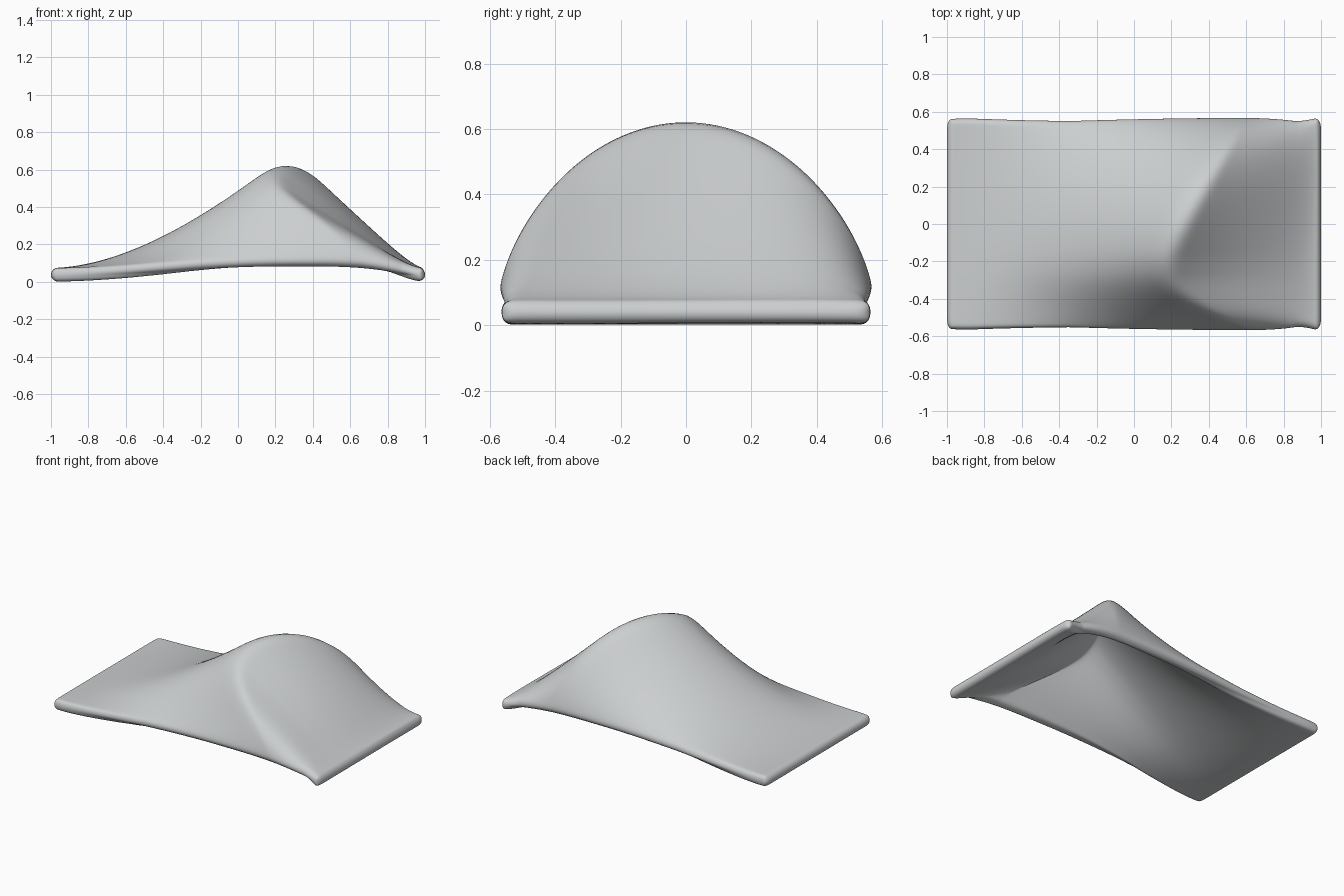
import bpy, bmesh
from math import sin, cos, pi, hypot, sqrt
from mathutils import Vector

cube = bpy.data.objects.get("Cube")
if cube:
    bpy.data.objects.remove(cube, do_unlink=True)

HALF_WIDTH = 0.572
THICK = 0.073


def crest_x(y):
    """Position along the length of the curved crest."""
    if y > -0.2:
        return 0.18 + 0.33 * ((y + 0.2) / 0.65) ** 1.25
    if y < -0.25:
        return 0.18 + 0.45 * ((-y - 0.25) / 0.32) ** 2
    return 0.18


def edge_lift(x):
    """How far the long edges bow up off the ground."""
    d = (x - 0.25) / 1.25 if x < 0.25 else ((x - 0.25) / 0.75) ** 2
    return 0.045 * cos(d * pi / 2) ** 2


def sheet_point(u, v):
    """Middle of the shell: u runs tail to foot with the crest at 0, v side to side."""
    u, s = sin(u * pi / 2), sin(v * pi / 2)
    crest = crest_x(s * HALF_WIDTH)
    end = 1.0 - 0.02 * abs(s) ** 40
    if u < 0:
        t = 1 + u
        x = -end + t * (crest + end)
        rise = t ** 1.8
    else:
        t = 1 - u
        x = end - t * (end - crest)
        rise = ((hypot(t, 0.06) - 0.06) / (hypot(1, 0.06) - 0.06)) ** 1.22
    # Soften the crest without lowering it
    rise = 1 - hypot(1 - rise, 0.03 * rise) + 0.03 * rise
    arch = max(0.0, 1 - s * s) ** 0.67
    wall = min(1.0, 2.2 * rise ** 0.5)
    corner = 0.012 * abs(u) ** 30
    y = s * (HALF_WIDTH - 0.034 * wall - corner)
    return Vector((x, y, 0.038 + edge_lift(x) + 0.51 * rise * arch))


def rim_fullness(u, v):
    """Share of the full thickness, falling off in a half circle at the border."""
    here = sheet_point(u, v)
    to_side = (here - sheet_point(u, 1 if v > 0 else -1)).length
    to_end = (here - sheet_point(1 if u > 0 else -1, v)).length
    inset = min(1.0, min(to_side, to_end) / (THICK / 2))
    return max(0.06, sqrt(1 - (1 - inset) ** 2))


# Curved shell
mesh = bpy.data.meshes.new("curved_shell")
shell = bpy.data.objects.new("curved_shell", mesh)
bpy.context.collection.objects.link(shell)
bm = bmesh.new()
bmesh.ops.create_grid(bm, x_segments=80, y_segments=50, size=1)
fullness = []
for vert in bm.verts:
    u, v = vert.co.x, vert.co.y
    fullness.append(rim_fullness(u, v))
    vert.co = sheet_point(u, v)
for face in bm.faces:
    face.smooth = True
bmesh.ops.recalc_face_normals(bm, faces=bm.faces)
bm.to_mesh(mesh)
bm.free()

# Thickness with a rounded rim
group = shell.vertex_groups.new(name="rim_fullness")
for index, weight in enumerate(fullness):
    group.add([index], weight, "REPLACE")
solid = shell.modifiers.new("thickness", "SOLIDIFY")
solid.thickness = THICK
solid.offset = 0
solid.vertex_group = group.name
rounding = shell.modifiers.new("rounding", "SUBSURF")
rounding.levels = rounding.render_levels = 1

# Pale grey finish
grey = bpy.data.materials.new("pale_grey")
grey.use_nodes = True
colour = (0.6, 0.62, 0.63, 1)
grey.diffuse_color = colour
grey.node_tree.nodes["Principled BSDF"].inputs["Base Color"].default_value = colour
mesh.materials.append(grey)
